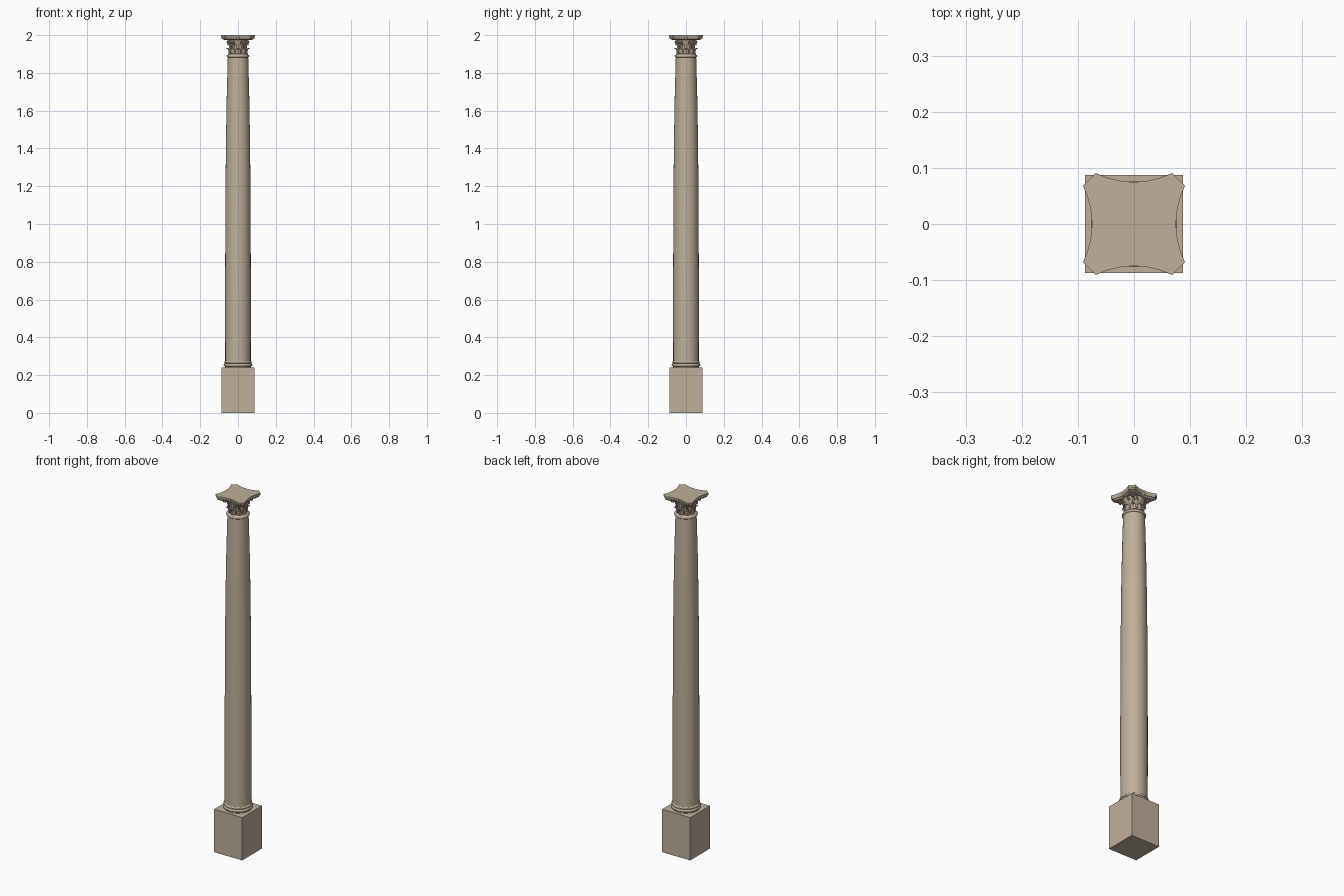
import bpy, bmesh, math
from math import sin, cos, pi

if "Cube" in bpy.data.objects:
    bpy.data.objects.remove(bpy.data.objects["Cube"])


def finish(name, bm, smooth=True):
    bmesh.ops.recalc_face_normals(bm, faces=bm.faces)
    me = bpy.data.meshes.new(name)
    bm.to_mesh(me)
    bm.free()
    ob = bpy.data.objects.new(name, me)
    bpy.context.collection.objects.link(ob)
    me.materials.append(stone)
    if smooth:
        bpy.ops.object.select_all(action='DESELECT')
        ob.select_set(True)
        bpy.context.view_layer.objects.active = ob
        bpy.ops.object.shade_smooth_by_angle(angle=math.radians(35))
    return ob


def loft(name, rings):
    """Skin a list of closed rings and cap both ends."""
    bm = bmesh.new()
    loops = [[bm.verts.new(p) for p in ring] for ring in rings]
    n = len(loops[0])
    for a, b in zip(loops, loops[1:]):
        for i in range(n):
            j = (i + 1) % n
            bm.faces.new((a[i], a[j], b[j], b[i]))
    bm.faces.new(loops[0])
    bm.faces.new(loops[-1])
    return finish(name, bm)


def lathe(name, profile, n=48):
    return loft(name, [[(r * cos(2 * pi * i / n), r * sin(2 * pi * i / n), z)
                        for i in range(n)] for r, z in profile])


def bead(r, z, h, out, steps=8):
    """Half-round moulding profile, bottom to top."""
    return [(r + out * sin(pi * k / steps), z + h * (1 - cos(pi * k / steps)) / 2)
            for k in range(steps + 1)]


def leaves(name, count, start, path, thickness=0.003):
    """Ring of curling leaves; path rows are (radius, z, half width)."""
    bm = bmesh.new()
    cols = 6
    for c in range(count):
        a0 = start + 2 * pi * c / count
        grid = []
        for r, z, w in path:
            row = []
            for k in range(cols + 1):
                u = 2 * k / cols - 1
                a = a0 + u * w / r
                rr = r - 0.003 * u * u + (0.0015 if k == cols // 2 else 0)
                row.append(bm.verts.new((rr * cos(a), rr * sin(a), z - 0.002 * abs(u))))
            grid.append(row)
        for p, q in zip(grid, grid[1:]):
            for k in range(cols):
                bm.faces.new((p[k], p[k + 1], q[k + 1], q[k]))
    ob = finish(name, bm)
    mod = ob.modifiers.new("thickness", 'SOLIDIFY')
    mod.thickness = thickness
    mod.offset = 0
    return ob


stone = bpy.data.materials.new("stone")
stone.diffuse_color = (0.52, 0.43, 0.33, 1)
stone.use_nodes = True
stone.node_tree.nodes["Principled BSDF"].inputs["Base Color"].default_value = stone.diffuse_color

# Square pedestal
bm = bmesh.new()
bmesh.ops.create_cube(bm, size=1)
bmesh.ops.scale(bm, vec=(0.175, 0.175, 0.24), verts=bm.verts)
bmesh.ops.translate(bm, vec=(0, 0, 0.12), verts=bm.verts)
finish("pedestal", bm, False)

# Round base mouldings
lathe("base_mouldings", [(0.07, 0.238), (0.07, 0.246)]
      + bead(0.070, 0.246, 0.014, 0.006) + [(0.0695, 0.262)]
      + bead(0.069, 0.262, 0.011, 0.004) + [(0.067, 0.276)])

# Shaft with a gentle swelling
lathe("shaft", [(0.0675, 0.27), (0.068, 0.5), (0.0678, 0.75), (0.067, 1.0),
                (0.0655, 1.25), (0.0635, 1.45), (0.0595, 1.68), (0.054, 1.885)])

# Necking ring
lathe("neck_ring", [(0.052, 1.88)] + bead(0.054, 1.882, 0.014, 0.006)
      + [(0.052, 1.899), (0.047, 1.901)])

# Capital bell
lathe("capital_bell", [(0.046, 1.896), (0.0445, 1.92), (0.046, 1.945),
                       (0.051, 1.963), (0.056, 1.972), (0.056, 1.976)])

# Two tiers of leaves
leaves("lower_leaves", 8, 0, [(0.047, 1.899, 0.014), (0.0475, 1.91, 0.0165),
       (0.049, 1.922, 0.015), (0.053, 1.931, 0.011), (0.057, 1.932, 0.008),
       (0.058, 1.927, 0.004)])
leaves("upper_leaves", 8, pi / 8, [(0.046, 1.91, 0.011), (0.0465, 1.93, 0.013),
       (0.049, 1.945, 0.013), (0.053, 1.954, 0.010), (0.058, 1.956, 0.007),
       (0.059, 1.951, 0.004)])

# Corner scrolls under the top slab
scroll = [(0.049, 1.935, 0.004), (0.053, 1.955, 0.005), (0.061, 1.967, 0.006),
          (0.070, 1.972, 0.006)]
scroll += [(0.070 + 0.006 * sin(t), 1.966 + 0.006 * cos(t), 0.006)
           for t in [k * pi / 4 for k in range(1, 8)]]
leaves("corner_scrolls", 4, pi / 4, scroll)

# Small inner scrolls rising to the middle of each side
leaves("inner_scrolls", 8, pi / 9, [(0.048, 1.94, 0.003), (0.052, 1.957, 0.004),
       (0.059, 1.967, 0.005), (0.062, 1.964, 0.004), (0.060, 1.959, 0.003)])

# Slab with concave sides and clipped corners
outline = []
for q in range(4):
    c, s = cos(q * pi / 2), sin(q * pi / 2)
    for k in range(13):
        x = 0.068 * (1 - k / 6)
        y = 0.075 + 0.016 * (x / 0.068) ** 2
        outline.append((x * c - y * s, x * s + y * c))
tiers = [(0.78, 1.973), (0.86, 1.978), (0.94, 1.980), (0.96, 1.988),
         (0.985, 1.990), (1.0, 1.993), (1.0, 2.0)]
loft("top_slab", [[(x * f, y * f, z) for x, y in outline] for f, z in tiers])

# Flower ornament at the middle of each side
bm = bmesh.new()
for q in range(4):
    a = q * pi / 2
    geo = bmesh.ops.create_uvsphere(bm, u_segments=12, v_segments=8, radius=0.009)
    bmesh.ops.scale(bm, vec=(0.9, 0.9, 1), verts=geo["verts"])
    bmesh.ops.translate(bm, vec=(0.068 * cos(a), 0.068 * sin(a), 1.984),
                        verts=geo["verts"])
finish("slab_flowers", bm)
